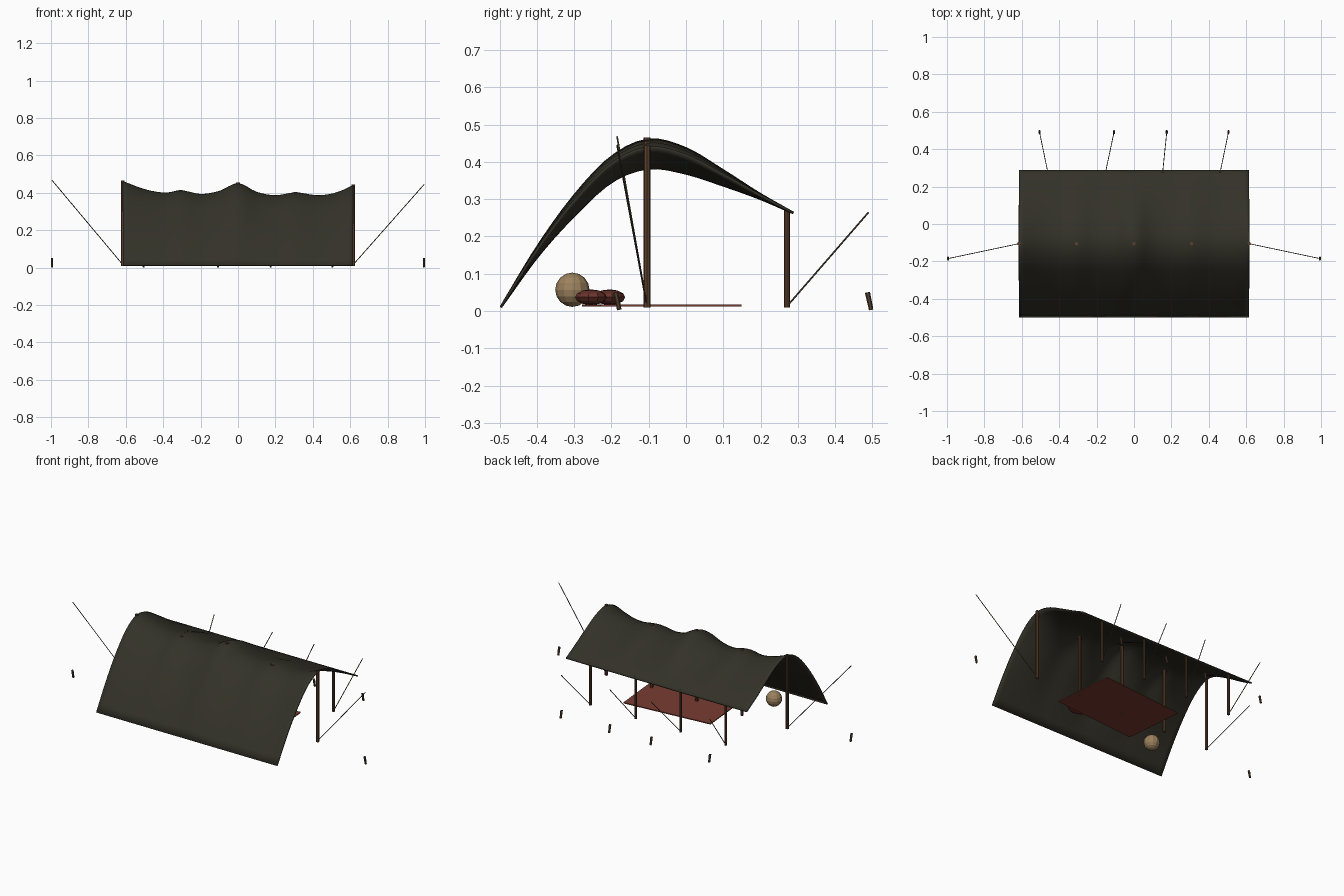
import bpy, bmesh, math
from mathutils import Vector, Matrix

if "Cube" in bpy.data.objects:
    bpy.data.objects.remove(bpy.data.objects["Cube"])


def material(name, rgb):
    m = bpy.data.materials.new(name)
    m.diffuse_color = (*rgb, 1)
    m.use_nodes = True
    m.node_tree.nodes["Principled BSDF"].inputs["Base Color"].default_value = m.diffuse_color
    return m


CLOTH = material("dark goat hair cloth", (0.033, 0.031, 0.021))
WOOD = material("pole wood", (0.105, 0.05, 0.025))
PEG = material("peg wood", (0.09, 0.055, 0.03))
ROPE = material("rope", (0.11, 0.08, 0.05))
RUG = material("rug red", (0.19, 0.045, 0.03))
CUSHION = material("cushion red", (0.15, 0.035, 0.027))
TAN = material("tan clay", (0.33, 0.22, 0.11))


def finish(name, bm, mat):
    bmesh.ops.recalc_face_normals(bm, faces=bm.faces)
    me = bpy.data.meshes.new(name)
    bm.to_mesh(me)
    bm.free()
    me.materials.append(mat)
    ob = bpy.data.objects.new(name, me)
    bpy.context.collection.objects.link(ob)
    return ob


def rod(name, a, b, r, mat, sides=8, r2=None):
    a, b = Vector(a), Vector(b)
    d = b - a
    bm = bmesh.new()
    mtx = Matrix.Translation((a + b) / 2) @ d.to_track_quat('Z', 'Y').to_matrix().to_4x4()
    bmesh.ops.create_cone(bm, cap_ends=True, segments=sides, radius1=r,
                          radius2=r if r2 is None else r2, depth=d.length, matrix=mtx)
    return finish(name, bm, mat)


def ball(name, loc, size, mat, seg=10, rings=8, turn=0.0):
    bm = bmesh.new()
    mtx = Matrix.Translation(loc) @ Matrix.Rotation(turn, 4, 'Z') @ Matrix.Diagonal((*size, 1))
    bmesh.ops.create_uvsphere(bm, u_segments=seg, v_segments=rings, radius=1, matrix=mtx)
    return finish(name, bm, mat)


def sample(pts, t):
    """Smooth (cubic Hermite) value of a short (position, value) table."""
    n = len(pts)

    def slope(i):
        p, q = pts[max(i - 1, 0)], pts[min(i + 1, n - 1)]
        return (q[1] - p[1]) / (q[0] - p[0])
    for i in range(n - 1):
        (x0, v0), (x1, v1) = pts[i], pts[i + 1]
        if t <= x1 or i == n - 2:
            h = x1 - x0
            u = min(max((t - x0) / h, 0), 1)
            return (v0 * (2*u**3 - 3*u*u + 1) + v1 * (3*u*u - 2*u**3)
                    + h * slope(i) * (u**3 - 2*u*u + u) + h * slope(i + 1) * (u**3 - u*u))


# Tent cloth: taut and slack profiles, blended along the sagging ridge
TAUT = [(-.5, .012), (-.4, .177), (-.3, .315), (-.2, .418), (-.1, .463),
        (0, .44), (.1, .381), (.2, .317), (.29, .266)]
SLACK = [(-.5, .012), (-.4, .150), (-.3, .261), (-.2, .351), (-.1, .387),
         (0, .373), (.1, .341), (.2, .305), (.29, .266)]
RIDGE = [(-.615, .463), (-.53, .43), (-.46, .41), (-.38, .401), (-.307, .414), (-.2, .394),
         (-.1, .41), (0, .452), (.1, .405), (.2, .387), (.307, .402), (.42, .387),
         (.5, .395), (.56, .415), (.615, .442)]


def cloth_z(x, y):
    t = (sample(RIDGE, x) - .387) / (.463 - .387)
    lo = sample(SLACK, y)
    return lo + (sample(TAUT, y) - lo) * t


bm = bmesh.new()
NX, NY = 48, 28
grid = []
for j in range(NY + 1):
    y = -.5 + .79 * j / NY
    row = []
    for i in range(NX + 1):
        x = -.615 + 1.23 * i / NX
        row.append(bm.verts.new((x, y, cloth_z(x, y))))
    grid.append(row)
for j in range(NY):
    for i in range(NX):
        bm.faces.new((grid[j][i], grid[j][i+1], grid[j+1][i+1], grid[j+1][i]))
cloth = finish("tent_cloth", bm, CLOTH)
if cloth.data.polygons[0].normal.z < 0:
    cloth.data.flip_normals()
solid = cloth.modifiers.new("thickness", 'SOLIDIFY')
solid.thickness = 0.007
solid.offset = -1
bpy.context.view_layer.objects.active = cloth
cloth.select_set(True)
bpy.ops.object.shade_smooth_by_angle()

# Ridge poles and rear edge poles
for i in range(5):
    x = -.615 + .3075 * i
    rod(f"ridge_pole_{i+1}", (x, -.105, .01), (x, -.105, cloth_z(x, -.105) + .003), .0095, WOOD)
REAR = [(-.46, -.505), (-.153, -.107), (.153, .175), (.46, .505)]
for i, (x, px) in enumerate(REAR):
    rod(f"rear_pole_{i+1}", (x, .271, .01), (x, .271, .272), .0075, WOOD)
    # Rear guy ropes and pegs
    rod(f"rear_rope_{i+1}", (x, .273, .015), (px, .49, .265), .0023, ROPE, 6)
    rod(f"rear_peg_{i+1}", (px, .497, .003), (px, .487, .05), .006, PEG, 6, .007)

# Side guy ropes and pegs
for side, s, top in (("left", -1, .468), ("right", 1, .445)):
    rod(f"{side}_rope", (s * .615, -.105, .015), (s * .995, -.185, top), .0023, ROPE, 6)
    rod(f"{side}_peg", (s * .994, -.179, .003), (s * .994, -.189, .05), .006, PEG, 6, .007)

# Rug, turned slightly
bm = bmesh.new()
bmesh.ops.create_cube(bm, size=1, matrix=Matrix.Translation((.06, -.065, .0145))
                      @ Matrix.Rotation(.09, 4, 'Z') @ Matrix.Diagonal((.56, .38, .006, 1)))
finish("rug", bm, RUG)

# Cushions and clay pot
ball("cushion_1", (.20, -.255, .037), (.065, .043, .021), CUSHION, 10, 6, .1)
ball("cushion_2", (.04, -.205, .037), (.065, .042, .021), CUSHION, 10, 6, -.1)
ball("round_pot", (-.385, -.305, .057), (.046, .046, .046), TAN, 12, 8)
